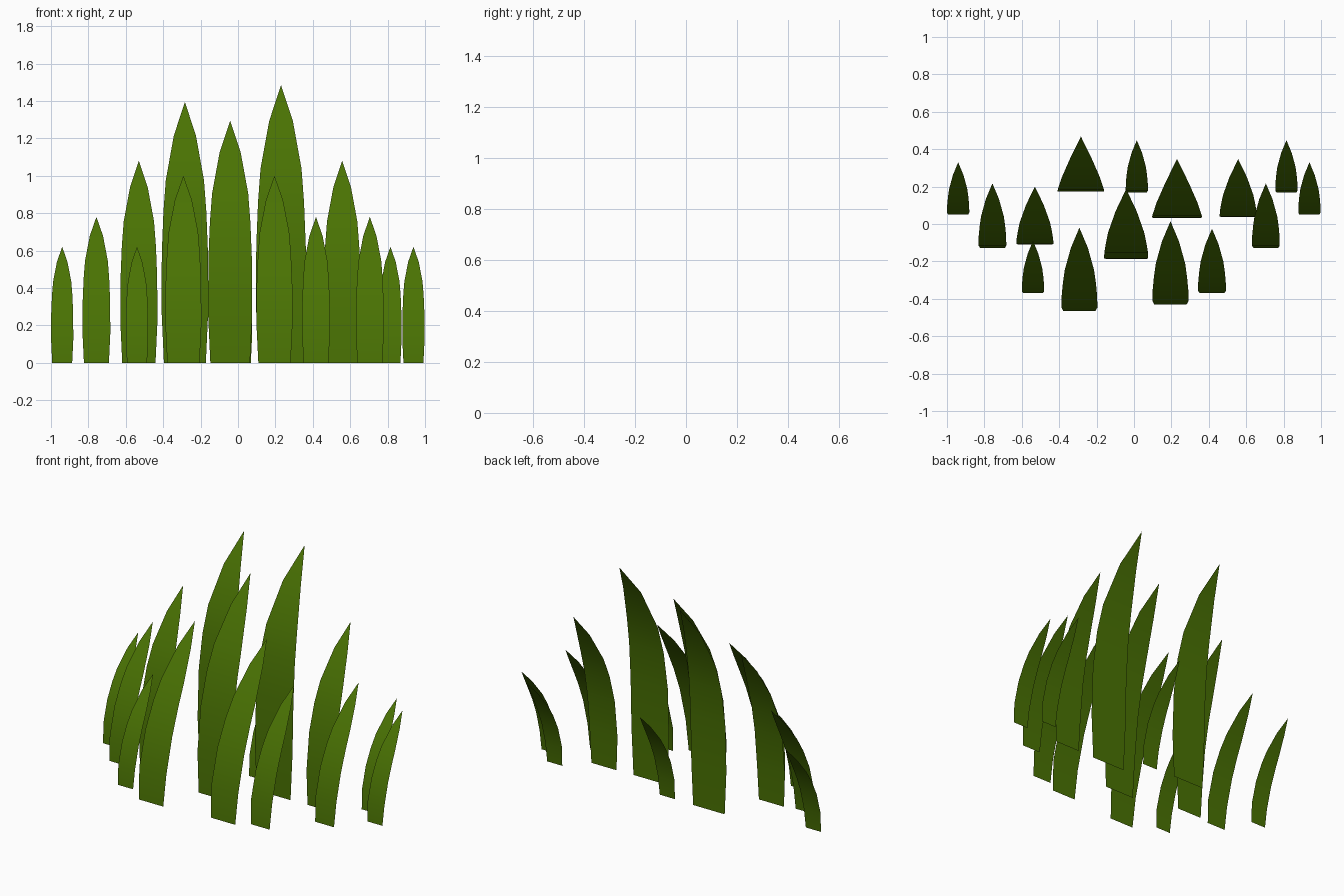
import bpy

if "Cube" in bpy.data.objects:
    bpy.data.objects.remove(bpy.data.objects["Cube"])

grass = bpy.data.materials.new("grass green")
grass.diffuse_color = (0.068, 0.17, 0.001, 1)
grass.use_nodes = True
grass.node_tree.nodes["Principled BSDF"].inputs["Base Color"].default_value = grass.diffuse_color

# Blade outline: (height fraction, width fraction)
OUTLINE = [(0, 0.89), (0.2, 0.99), (0.42, 0.98), (0.58, 0.91),
           (0.70, 0.81), (0.87, 0.47), (1, 0)]

# Families: height, half width, backward lean, bend power
SMALL = (0.62, 0.060, 0.28, 2.0)
MEDIUM = (0.78, 0.075, 0.345, 2.0)
LARGE = (1.00, 0.097, 0.445, 2.0)
TALL = (1.08, 0.100, 0.31, 2.7)
TALLER = (1.295, 0.119, 0.375, 2.7)
BROAD = (1.395, 0.126, 0.295, 3.8)
TALLEST = (1.485, 0.135, 0.315, 3.8)

# Each blade: family, x, y of its base
BLADES = [
    (SMALL, -0.94, 0.05), (SMALL, -0.54, -0.37), (SMALL, 0.015, 0.168),
    (SMALL, 0.815, 0.168), (SMALL, 0.938, 0.05),
    (MEDIUM, -0.757, -0.128), (MEDIUM, 0.705, -0.128), (MEDIUM, 0.417, -0.37),
    (LARGE, -0.292, -0.465), (LARGE, 0.195, -0.43),
    (TALL, -0.53, -0.11), (TALL, 0.557, 0.037),
    (TALLER, -0.042, -0.188), (BROAD, -0.284, 0.173), (TALLEST, 0.23, 0.033),
]


def make_blade(family, x, y):
    """A thin curved sheet leaning back towards its pointed tip."""
    height, half, lean, power = family
    verts, faces = [], []
    for t, w in OUTLINE[:-1]:
        for side in (-1, 1):
            verts.append((x + side * half * w, y + lean * t ** power, height * t))
    verts.append((x, y + lean, height))
    rows = len(OUTLINE) - 1
    for i in range(rows - 1):
        a = 2 * i
        faces.append((a, a + 1, a + 3, a + 2))
    faces.append((2 * rows - 2, 2 * rows - 1, 2 * rows))
    mesh = bpy.data.meshes.new("grass_blade")
    mesh.from_pydata(verts, [], faces)
    mesh.materials.append(grass)
    mesh.shade_smooth()
    bpy.context.collection.objects.link(bpy.data.objects.new("grass_blade", mesh))


for blade in BLADES:
    make_blade(*blade)
